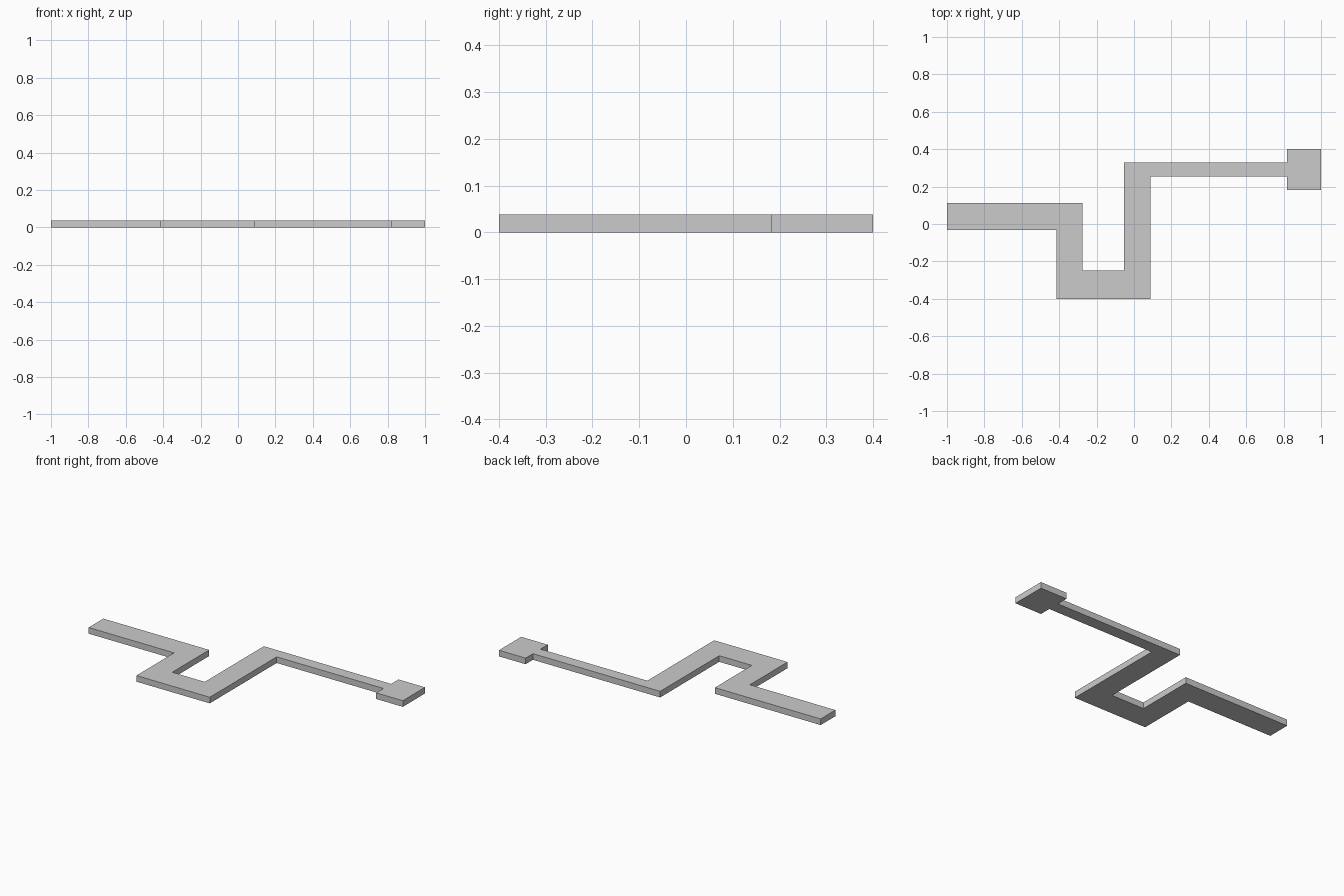
import bpy, bmesh

if "Cube" in bpy.data.objects:
    bpy.data.objects.remove(bpy.data.objects["Cube"])

HEIGHT = 0.038

# Outline of the winding flat path with the square end pad, counter-clockwise
OUTLINE = [
    (-1.0, -0.032), (-0.415, -0.032), (-0.415, -0.40), (0.087, -0.40),
    (0.087, 0.254), (0.818, 0.254), (0.818, 0.183), (1.0, 0.183),
    (1.0, 0.40), (0.818, 0.40), (0.818, 0.328), (-0.053, 0.328),
    (-0.053, -0.249), (-0.276, -0.249), (-0.276, 0.112), (-1.0, 0.112),
]


def extrude_outline(name, points, height):
    bm = bmesh.new()
    face = bm.faces.new([bm.verts.new((x, y, 0)) for x, y in points])
    result = bmesh.ops.extrude_face_region(bm, geom=[face], use_keep_orig=True)
    top = [v for v in result["geom"] if isinstance(v, bmesh.types.BMVert)]
    bmesh.ops.translate(bm, verts=top, vec=(0, 0, height))
    bmesh.ops.recalc_face_normals(bm, faces=bm.faces)
    mesh = bpy.data.meshes.new(name)
    bm.to_mesh(mesh)
    bm.free()
    obj = bpy.data.objects.new(name, mesh)
    bpy.context.collection.objects.link(obj)
    return obj


# Path slab
extrude_outline("winding_path", OUTLINE, HEIGHT)
